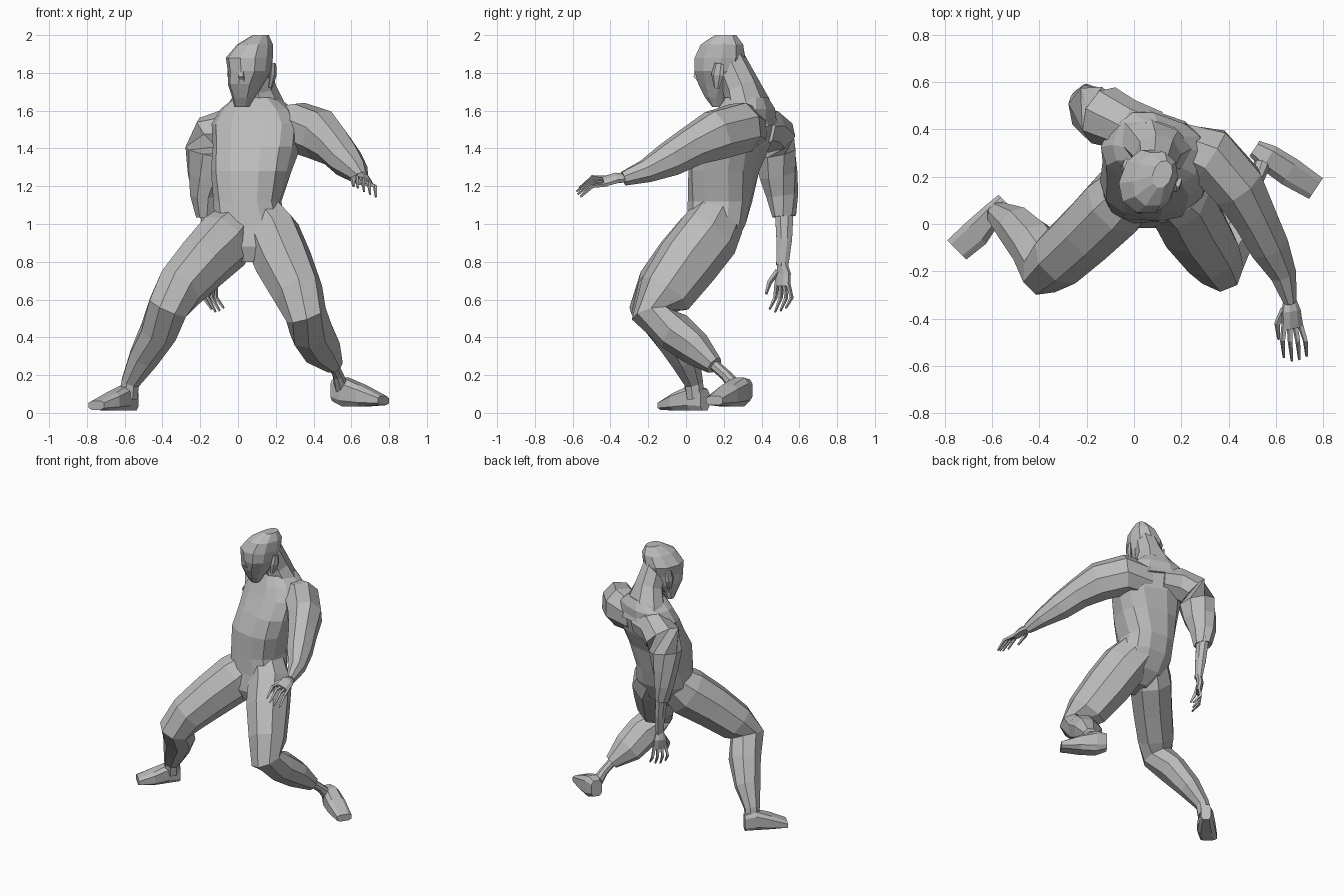
import bpy, bmesh, math
from mathutils import Vector, Matrix

if "Cube" in bpy.data.objects:
    bpy.data.objects.remove(bpy.data.objects["Cube"], do_unlink=True)

CM = 0.01  # stations are written in centimetres
UP = Vector((0, 0, 1))

clay = bpy.data.materials.new("grey_clay")
clay.use_nodes = True
colour = (0.5, 0.5, 0.5, 1)
clay.diffuse_color = colour
clay.node_tree.nodes["Principled BSDF"].inputs["Base Color"].default_value = colour


def power(value, exponent):
    return math.copysign(abs(value) ** exponent, value)


def loft(name, stations, across, axis=None, sides=8, boxy=1.0):
    """Skin rings given as x, y, z, half width, half depth and optional yaw."""
    bm = bmesh.new()
    centres = [Vector(s[:3]) * CM for s in stations]
    rings = []
    for i, station in enumerate(stations):
        before, after = centres[max(i - 1, 0)], centres[min(i + 1, len(centres) - 1)]
        along = Vector(axis).normalized() if axis else (after - before).normalized()
        yaw = math.radians(station[5]) if len(station) > 5 else 0
        side = Matrix.Rotation(yaw, 3, UP) @ Vector(across)
        side = (side - along * side.dot(along)).normalized()
        deep = along.cross(side)
        ring = []
        for k in range(sides):
            a = math.tau * (k + 0.5) / sides
            offset = side * station[3] * power(math.cos(a), boxy)
            offset += deep * station[4] * power(math.sin(a), boxy)
            ring.append(bm.verts.new(centres[i] + offset * CM))
        rings.append(ring)
    for low, high in zip(rings, rings[1:]):
        for k in range(sides):
            n = (k + 1) % sides
            bm.faces.new((low[k], low[n], high[n], high[k]))
    bm.faces.new(list(reversed(rings[0])))
    bm.faces.new(rings[-1])
    bmesh.ops.recalc_face_normals(bm, faces=bm.faces)
    mesh = bpy.data.meshes.new(name)
    bm.to_mesh(mesh)
    bm.free()
    mesh.materials.append(clay)
    part = bpy.data.objects.new(name, mesh)
    bpy.context.collection.objects.link(part)
    return part


def hand(name, wrist, forward, across, curl):
    """A flat palm, four curled fingers and a thumb."""
    wrist = Vector(wrist)
    forward, across, curl = (Vector(v).normalized() for v in (forward, across, curl))

    def at(reach, sideways, bend, width, depth):
        return (*(wrist + forward * reach + across * sideways + curl * bend), width, depth)

    loft(name + "_palm", [at(-2, 0, 0, 2.5, 2), at(4, 0, -1, 4.5, 2.5), at(11, 0, 0, 5, 2)], across)
    for i, word in enumerate(("index", "middle", "ring", "little")):
        spread = (i - 1.5) * 2.4
        reach = 25 - abs(i - 1.3) * 1.5
        loft(name + "_" + word + "_finger",
             [at(9, spread, 0, 1.3, 1.3), at(17, spread * 1.5, -1, 1.1, 1.1),
              at(reach, spread * 1.5, 4, 0.6, 0.6)], across, sides=4)
    loft(name + "_thumb",
         [at(3, -3, 0, 1.7, 1.5), at(9, -7, 2, 1.4, 1.3), at(15, -7, 5, 0.7, 0.7)],
         across, sides=4)


# Twisted torso, from crotch to collar
loft("torso", [
    (6, 9, 80, 5, 8), (6, 12, 88, 15, 14), (6, 16, 100, 19, 16),
    (5, 18, 112, 18, 17, -5), (7, 20, 128, 21, 18, -12),
    (10, 25, 141, 23, 18, -20), (10, 30, 153, 24, 16, -20),
    (10, 32, 161, 19, 14, -20), (10, 32, 167, 11, 11, -20)],
    (1, 0, 0), axis=UP, sides=12, boxy=0.75)

# Broad neck sloping from the back of the skull to the shoulders
loft("neck", [(10, 36, 150, 22, 12), (10, 33, 163, 16, 11), (10, 29, 173, 10, 10),
              (9, 23, 186, 8, 9), (10, 20, 195, 7, 7)], (0.94, -0.34, 0))

# Head turned to its right, with face parts placed in the head's own directions
face = Vector((-0.34, -0.94, 0))
ear_side = Vector((0.94, -0.34, 0))
loft("head", [
    (2, 17, 162, 4, 3), (3, 16, 167, 6, 6), (4, 17, 174, 9, 11),
    (6, 17, 181, 11, 13), (6, 18, 188, 12, 14),
    (9, 19, 195, 9, 12), (12, 21, 200, 4, 6)],
    ear_side, axis=UP, sides=10, boxy=0.9)
skull = Vector((6, 17, 0))


def on_head(forward, sideways, height, width, depth):
    spot = skull + face * forward + ear_side * sideways
    return (spot.x, spot.y, height, width, depth)


loft("nose", [on_head(11.5, 0, 184, 1, 1), on_head(11.5, 0, 178, 2, 2.5),
              on_head(9, 0, 174, 2, 1)], ear_side, axis=UP, sides=4)
for word, sign in (("left", 1), ("right", -1)):
    loft(word + "_ear", [on_head(-3, sign * 10.5, 172, 1, 1.5),
                         on_head(-4, sign * 12, 179, 1.5, 3.5),
                         on_head(-5, sign * 12, 185, 1, 2.5)], ear_side, sides=6)

# Left arm reaching forward, its shoulder buried in the upper back
loft("left_arm", [
    (16, 34, 150, 10, 12), (32, 29, 151, 13, 14), (44, 16, 147, 12, 14),
    (51, 3, 141, 10, 11), (57, -9, 134, 9, 9.5), (63, -21, 128, 6, 6.5),
    (66, -33, 124, 3, 4)], (0.9, 0.4, 0))
hand("left_hand", (66, -33, 124), (0.1, -1, -0.15), (0.8, 0, -0.4), (0, -0.2, -1))

# Right arm hanging behind, with the sleeve ending below the elbow
loft("right_arm", [
    (9, 38, 150, 10, 10), (-3, 42, 150, 12, 11), (-13, 46, 147, 12, 13),
    (-16, 47, 138, 11, 13), (-17, 49, 126, 9, 11.5), (-18, 51, 115, 7, 9),
    (-17, 52, 104, 5, 6.5)], (0.35, 0.1, 0.9))
loft("right_forearm", [
    (-17, 52, 110, 4, 5.5), (-15, 52, 92, 3.5, 4.5), (-14, 51, 78, 2, 3.5)], (1, 0, 0))
hand("right_hand", (-14, 51, 78), (0, 0, -1), (0.6, 0.8, 0), (0.8, -0.6, 0))

# Right leg planted wide, bent at the knee
loft("right_leg", [
    (0, 16, 100, 13, 13), (-7, 9, 91, 15, 17), (-19, -3, 79, 14, 15.5),
    (-31, -14, 66, 13, 13.5), (-37, -19, 56, 11, 12), (-42, -9, 43, 10, 11),
    (-50, -1, 29, 8, 9), (-57, 4, 16, 5, 5.5), (-58, 5, 8, 5, 5)], (0.75, -0.65, 0))
loft("right_foot", [
    (-55, 10, 7, 3.5, 6), (-60, 4, 8, 5, 7), (-67, -4, 6, 6.5, 5),
    (-75, -11, 4, 6, 2.5)], (0.7, -0.7, 0), axis=(-0.7, -0.7, 0), boxy=0.6)

# Left leg folded, with the trouser cuff above a thin ankle
loft("left_leg", [
    (12, 17, 103, 13, 15), (18, 12, 94, 15, 17), (24, 1, 80, 15, 17),
    (32, -11, 63, 13, 15), (36, -18, 52, 11, 11), (39, -6, 43, 12, 10.5),
    (44, 5, 34, 11, 9), (51, 15, 25, 5, 5)], (0.9, 0.4, 0))
loft("left_ankle", [(49, 12, 28, 3, 3), (53, 21, 20, 3, 3), (55, 27, 13, 4, 4)], (0.9, 0.4, 0))
loft("left_foot", [
    (51, 32, 12, 4, 6), (57, 28, 11, 6, 8), (66, 22, 9, 6.5, 6),
    (77, 15, 6.5, 5.5, 2.5)], (0.55, 0.83, 0), axis=(0.83, -0.55, 0), boxy=0.6)
